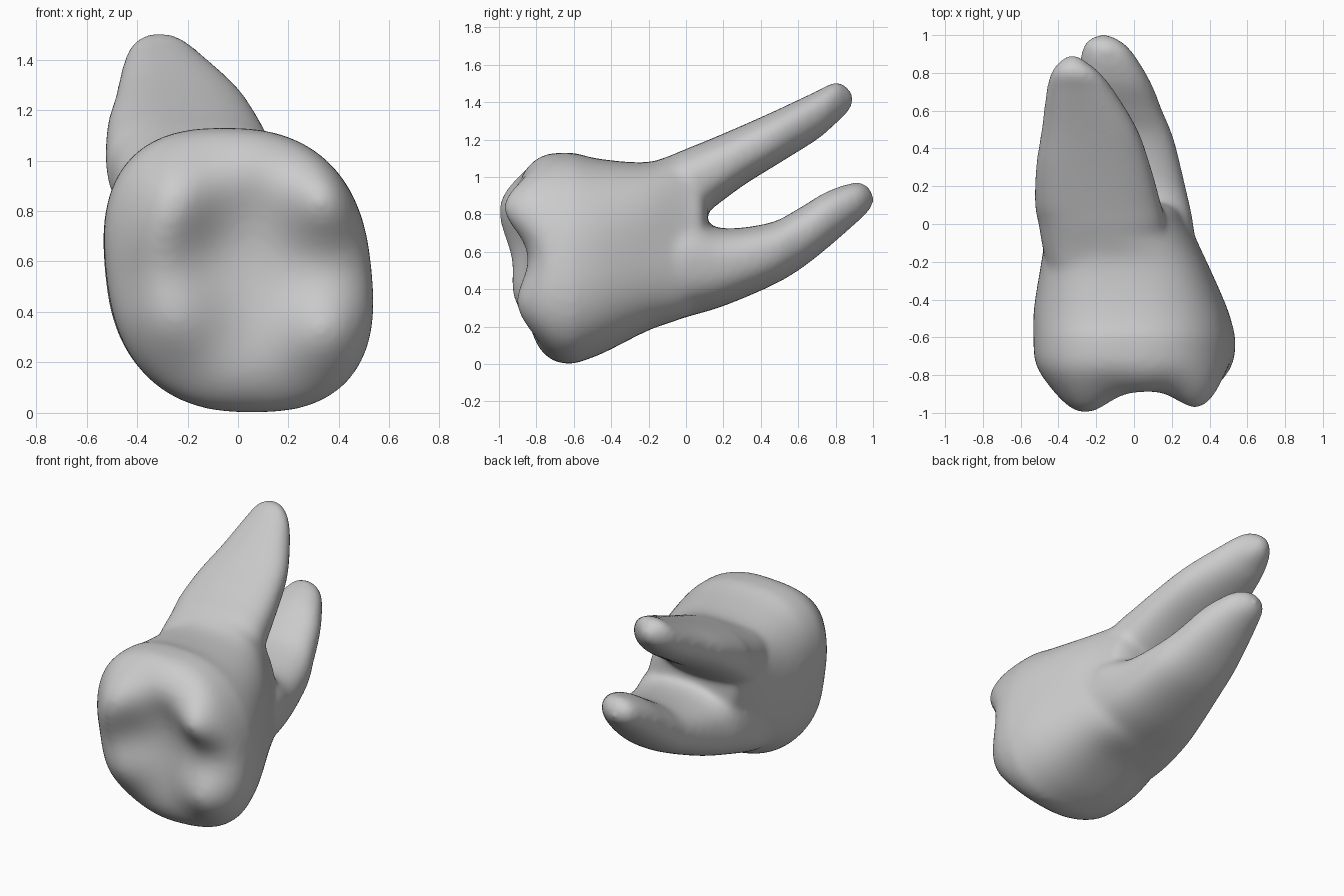
import bpy, bmesh, math

if "Cube" in bpy.data.objects:
    bpy.data.objects.remove(bpy.data.objects["Cube"])

N = 64  # points per cross-section


def ring(y, x0, x1, z0, z1, shear=0.0, n=2.5):
    """Rounded cross-section at depth y; shear leans it sideways with height."""
    pts = []
    for i in range(N):
        a = 2 * math.pi * i / N
        c, s = math.cos(a), math.sin(a)
        dx = math.copysign(abs(c) ** (2 / n), c) * (x1 - x0) / 2
        dz = math.copysign(abs(s) ** (2 / n), s) * (z1 - z0) / 2
        pts.append(((x0 + x1) / 2 + dx + shear * dz, y, (z0 + z1) / 2 + dz))
    return pts


def smooth_sections(keys, steps=6):
    """Catmull-Rom interpolation of section parameters."""
    out = []
    for i in range(len(keys) - 1):
        p0, p1, p2 = keys[max(i - 1, 0)], keys[i], keys[i + 1]
        p3 = keys[min(i + 2, len(keys) - 1)]
        for k in range(steps):
            t = k / steps
            out.append([0.5 * (2 * b + (c - a) * t + (2 * a - 5 * b + 4 * c - d) * t * t
                        + (3 * b - a - 3 * c + d) * t ** 3)
                        for a, b, c, d in zip(p0, p1, p2, p3)])
    return out + [list(keys[-1])]


def loft(bm, rings):
    loops = [[bm.verts.new(p) for p in r] for r in rings]
    for a, b in zip(loops, loops[1:]):
        for i in range(N):
            j = (i + 1) % N
            bm.faces.new((a[i], a[j], b[j], b[i]))
    bm.faces.new(loops[0][::-1])
    bm.faces.new(loops[-1])


# chewing surface: x, z, spread, height of each cusp and rim
CUSPS = [(-.25, .87, .14, .175), (-.34, .67, .12, .09), (.37, .86, .14, .21),
         (.05, 1.0, .12, .07), (-.27, .38, .15, .13), (.37, .31, .14, .13),
         (0, .10, .12, .04)]


def relief(x, z):
    return .21 + sum(h * math.exp(-((x - cx) ** 2 + (z - cz) ** 2) / (2 * w * w))
                     for cx, cz, w, h in CUSPS)


bm = bmesh.new()

# crown and neck: y, x0, x1, z0, z1, shear, squareness
trunk = [(-.60, -.525, .53, 0, 1.13, -.10, 2.5),
         (-.45, -.525, .49, .055, 1.095, -.08, 2.6),
         (-.20, -.485, .38, .18, 1.08, -.08, 2.8),
         (0, -.44, .27, .255, 1.14, -.20, 2.6),
         (.08, -.40, .225, .35, 1.08, -.20, 2.5),
         (.115, -.30, .13, .52, .98, -.20, 2.4)]
body = [ring(*s) for s in smooth_sections(trunk)]
base = body[0]
cx, cz = .0025, .565
front = []
for k in range(30, 0, -1):
    s = math.cos(math.pi / 2 * k / 30.3)
    r = []
    for x, _, z in base:
        p = 3 + 1.5 * z  # the rim is squarer towards the top
        dome = (1 - s ** p) ** (1 / p)
        px, pz = cx + (x - cx) * s, cz + (z - cz) * s
        r.append((px, -.6 - relief(px, pz) * dome, pz))
    front.append(r)
loft(bm, front + body)

# the two roots: y, x0, x1, z0, z1, shear
upper_root = [(-.45, -.36, .16, .62, 1.03, 0), (-.20, -.465, .17, .66, 1.07, 0),
              (0, -.505, .17, .72, 1.15, 0), (.10, -.525, .145, .80, 1.19, 0),
              (.30, -.52, .09, .95, 1.275, 0), (.50, -.49, .02, 1.075, 1.365, 0),
              (.70, -.465, -.10, 1.20, 1.46, 0), (.80, -.44, -.18, 1.285, 1.507, 0),
              (.865, -.39, -.26, 1.345, 1.478, 0), (.90, -.335, -.315, 1.41, 1.43, 0)]
lower_root = [(-.50, -.36, .32, .11, .60, .08), (-.25, -.44, .33, .175, .70, .11),
              (0, -.44, .31, .25, .78, .12), (.20, -.395, .27, .31, .725, .10),
              (.45, -.345, .21, .415, .755, .08), (.60, -.33, .15, .50, .83, .05),
              (.75, -.31, .09, .615, .92, .03), (.90, -.28, 0, .745, .97, 0),
              (.97, -.25, -.07, .81, .952, 0), (1.008, -.17, -.15, .87, .89, 0)]
for root in (upper_root, lower_root):
    loft(bm, [ring(*s, n=2.6 - .5 * max(0, s[0])) for s in smooth_sections(root)])

bmesh.ops.recalc_face_normals(bm, faces=bm.faces)
mesh = bpy.data.meshes.new("molar_tooth")
bm.to_mesh(mesh)
bm.free()
tooth = bpy.data.objects.new("molar_tooth", mesh)
bpy.context.collection.objects.link(tooth)

# fuse the parts into one skin and soften the joins
fuse = tooth.modifiers.new("fuse", 'REMESH')
fuse.mode = 'VOXEL'
fuse.voxel_size = .017
fuse.use_smooth_shade = True
soften = tooth.modifiers.new("soften", 'SMOOTH')
soften.factor = .5
soften.iterations = 22
